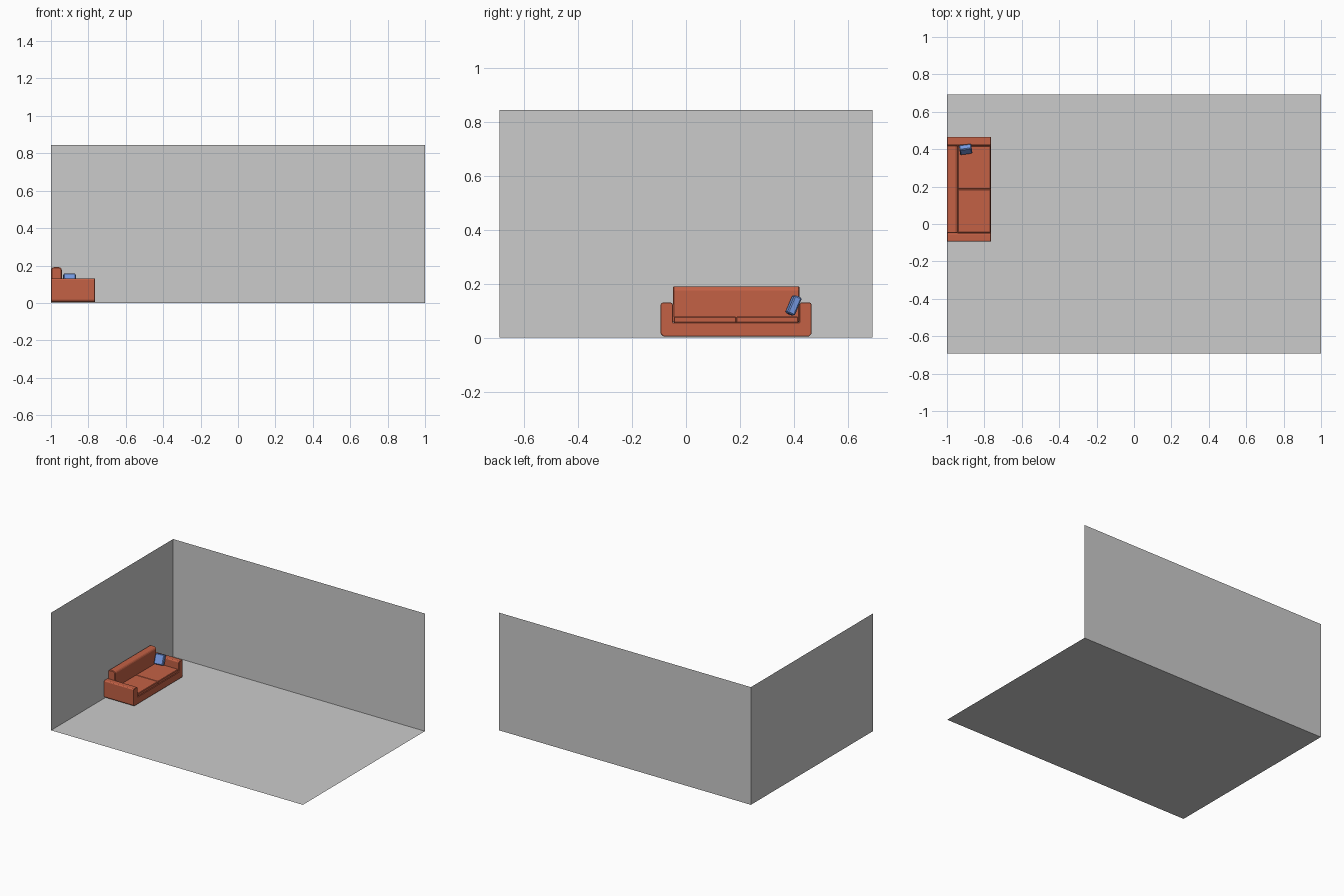
import bpy, bmesh
from math import radians
from mathutils import Matrix

if "Cube" in bpy.data.objects:
    bpy.data.objects.remove(bpy.data.objects["Cube"])


def material(name, rgb):
    m = bpy.data.materials.new(name)
    m.diffuse_color = (*rgb, 1)
    m.use_nodes = True
    m.node_tree.nodes["Principled BSDF"].inputs["Base Color"].default_value = m.diffuse_color
    return m


brick = material("brick_fabric", (0.55, 0.12, 0.06))
blue = material("blue_fabric", (0.18, 0.32, 0.75))


def finish(name, bm, mat=None, bevel=0):
    bmesh.ops.recalc_face_normals(bm, faces=bm.faces)
    me = bpy.data.meshes.new(name)
    bm.to_mesh(me)
    bm.free()
    ob = bpy.data.objects.new(name, me)
    bpy.context.collection.objects.link(ob)
    if mat:
        me.materials.append(mat)
    if bevel:
        b = ob.modifiers.new("bevel", "BEVEL")
        b.width, b.segments = bevel, 1
    return ob


def plane(name, pts):
    bm = bmesh.new()
    bm.faces.new([bm.verts.new(p) for p in pts])
    me = bpy.data.meshes.new(name)
    bm.to_mesh(me)
    bm.free()
    bpy.context.collection.objects.link(bpy.data.objects.new(name, me))


def extrude(name, pts, offset, mat, bevel):
    bm = bmesh.new()
    f = bm.faces.new([bm.verts.new(p) for p in pts])
    r = bmesh.ops.extrude_face_region(bm, geom=[f], use_keep_orig=True)
    vs = [g for g in r["geom"] if isinstance(g, bmesh.types.BMVert)]
    bmesh.ops.translate(bm, verts=vs, vec=offset)
    return finish(name, bm, mat, bevel)


def box(name, lo, hi, mat, bevel):
    bm = bmesh.new()
    bmesh.ops.create_cube(bm, size=1)
    size = [b - a for a, b in zip(lo, hi)]
    bmesh.ops.scale(bm, verts=bm.verts, vec=size)
    bmesh.ops.translate(bm, verts=bm.verts, vec=[(a + b) / 2 for a, b in zip(lo, hi)])
    return finish(name, bm, mat, bevel)


# Room: floor, left wall and back wall
W, D, H = 1.0, 0.692, 0.845
plane("floor", [(-W, -D, 0), (W, -D, 0), (W, D, 0), (-W, D, 0)])
plane("left_wall", [(-W, -D, 0), (-W, D, 0), (-W, D, H), (-W, -D, H)])
plane("back_wall", [(-W, D, 0), (W, D, 0), (W, D, H), (-W, D, H)])

# Sofa body: U-shaped profile with both arms, mirrored about its middle
mid = 0.186
half = [(0.271, 0.005), (0.28, 0.015), (0.28, 0.125), (0.275, 0.13),
        (0.24, 0.13), (0.235, 0.125), (0.235, 0.057)]
outline = [(mid + y, z) for y, z in half] + [(mid - y, z) for y, z in reversed(half)]
extrude("sofa_body", [(-0.999, y, z) for y, z in outline], (0.235, 0, 0), brick, 0.002)

# Backrest with chamfered top
back = [(-0.999, 0.057), (-0.999, 0.18), (-0.988, 0.191), (-0.953, 0.191),
        (-0.942, 0.18), (-0.942, 0.057)]
extrude("sofa_backrest", [(x, mid - 0.235, z) for x, z in back], (0, 0.47, 0), brick, 0.004)

# Two seat cushions
for i, y in enumerate((mid - 0.231, mid)):
    box(f"seat_cushion_{i + 1}", (-0.942, y, 0.056), (-0.766, y + 0.231, 0.078), brick, 0.003)

# Loose pillow leaning on the far arm
pillow = box("pillow", (-0.033, -0.015, -0.036), (0.033, 0.015, 0.036), blue, 0.005)
pillow.matrix_world = (Matrix.Translation((-0.9, 0.399, 0.12))
                       @ Matrix.Rotation(radians(8), 4, "Z")
                       @ Matrix.Rotation(radians(-23), 4, "X"))
